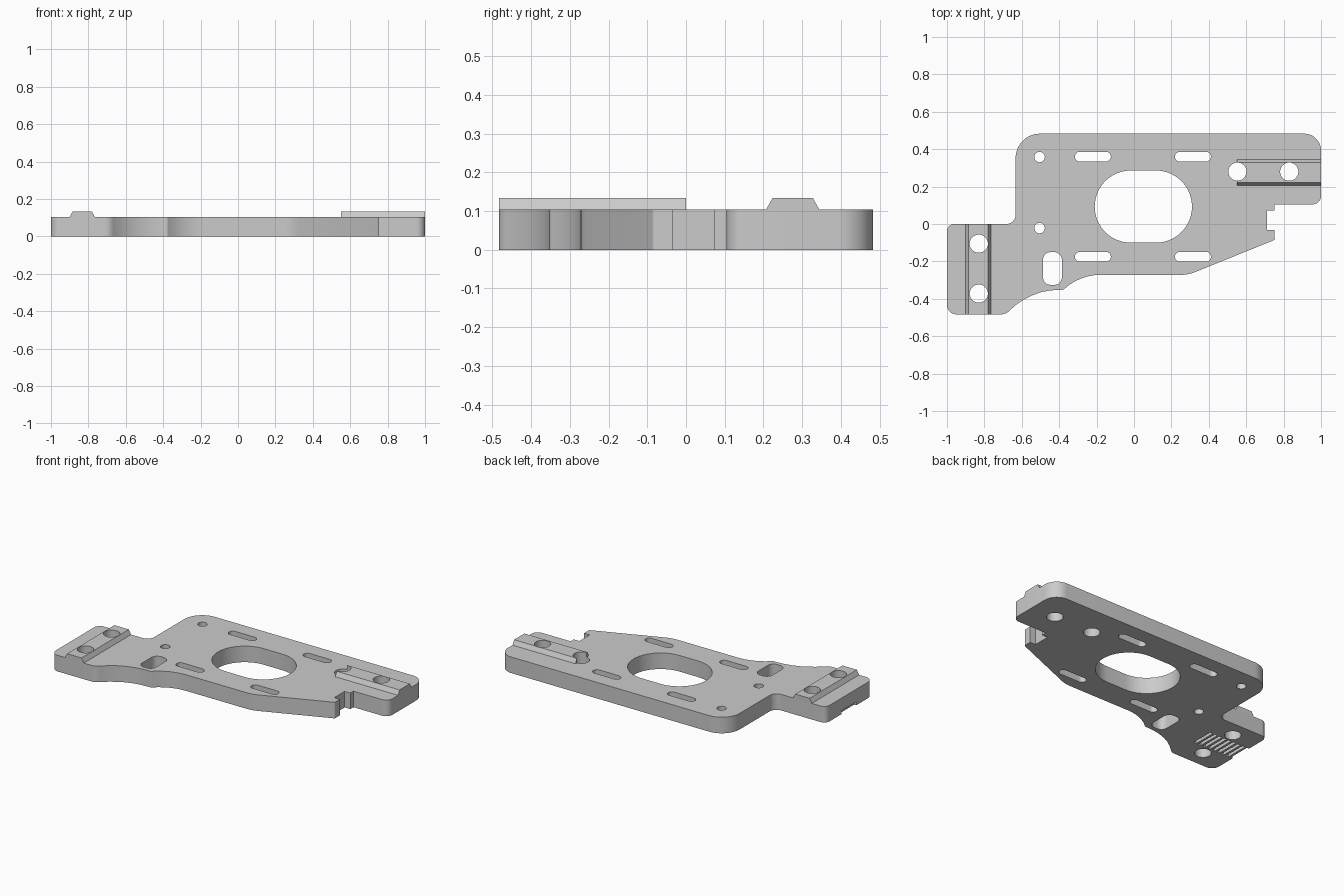
import bpy, bmesh, math
from mathutils import Vector

if "Cube" in bpy.data.objects:
    bpy.data.objects.remove(bpy.data.objects["Cube"], do_unlink=True)

THICK = 0.104   # plate thickness
RAIL_TOP = 0.133

grey = bpy.data.materials.new("light grey")
grey.use_nodes = True
grey.diffuse_color = (0.6, 0.6, 0.6, 1)
grey.node_tree.nodes["Principled BSDF"].inputs["Base Color"].default_value = (0.6, 0.6, 0.6, 1)


def fillet(corners):
    """Round each (x, y, radius) corner of a polygon."""
    pts = []
    for i, (x, y, r) in enumerate(corners):
        p = Vector((x, y))
        if r == 0:
            pts.append(p)
            continue
        a = (Vector(corners[i - 1][:2]) - p).normalized()
        b = (Vector(corners[(i + 1) % len(corners)][:2]) - p).normalized()
        half = a.angle(b) / 2
        start = p + a * (r / math.tan(half))
        centre = p + (a + b).normalized() * (r / math.sin(half))
        sweep = math.pi - 2 * half
        turn = -1 if a.cross(b) > 0 else 1
        n = max(4, round(sweep / math.radians(7)))
        for k in range(n + 1):
            ang = turn * sweep * k / n
            v = start - centre
            c, s = math.cos(ang), math.sin(ang)
            pts.append(centre + Vector((v.x * c - v.y * s, v.x * s + v.y * c)))
    return pts


def prism(bm, pts, z0, z1):
    """Extrude a flat outline between two heights."""
    face = bm.faces.new([bm.verts.new((p[0], p[1], z0)) for p in pts])
    top = bmesh.ops.extrude_face_region(bm, geom=[face])["geom"]
    bmesh.ops.translate(bm, vec=(0, 0, z1 - z0),
                        verts=[v for v in top if isinstance(v, bmesh.types.BMVert)])


def slot(bm, x, y, w, h, r):
    """Through hole: a rectangle with rounded corners."""
    r = min(r, w / 2 - 1e-4, h / 2 - 1e-4)
    box = [(x - w / 2, y - h / 2, r), (x + w / 2, y - h / 2, r),
           (x + w / 2, y + h / 2, r), (x - w / 2, y + h / 2, r)]
    prism(bm, fillet(box), -0.1, 0.3)


def make(name, bm):
    bmesh.ops.recalc_face_normals(bm, faces=bm.faces)
    mesh = bpy.data.meshes.new(name)
    bm.to_mesh(mesh)
    bm.free()
    mesh.materials.append(grey)
    obj = bpy.data.objects.new(name, mesh)
    bpy.context.collection.objects.link(obj)
    return obj


# Motor plate outline, with two offset mounting tabs and a side notch
bm = bmesh.new()
prism(bm, fillet([
    (-1, -0.483, 0.05), (-0.685, -0.483, 0.06), (-0.555, -0.352, 0.374),
    (-0.378, -0.352, 0.02), (-0.289, -0.272, 0.284), (0.29, -0.272, 0.2),
    (0.752, -0.085, 0.01), (0.752, -0.033, 0), (0.712, -0.033, 0),
    (0.712, 0.073, 0), (0.752, 0.073, 0), (0.752, 0.105, 0),
    (1, 0.105, 0.045), (1, 0.483, 0.09), (-0.633, 0.483, 0.13),
    (-0.633, 0, 0.05), (-1, 0, 0.04)]), 0, THICK)
plate = make("motor_plate", bm)


def rail(name, length, lo, hi, place):
    """Trapezoid guide rail along one axis."""
    bm = bmesh.new()
    profile = [(lo, THICK), (hi, THICK), (hi - 0.016, RAIL_TOP), (lo + 0.016, RAIL_TOP)]
    ends = [[bm.verts.new(place(s, w, z)) for w, z in profile] for s in length]
    for end in ends:
        bm.faces.new(end)
    for i in range(4):
        j = (i + 1) % 4
        bm.faces.new([ends[0][i], ends[0][j], ends[1][j], ends[1][i]])
    return make(name, bm)


# Guide rails on the two tabs
rails = [rail("left_guide_rail", (0.55, 1), 0.207, 0.344, lambda s, w, z: (s, w, z)),
         rail("right_guide_rail", (-0.483, 0), -0.9, -0.765, lambda s, w, z: (w, s, z))]

# All through holes
bm = bmesh.new()
slot(bm, 0.05, 0.093, 0.52, 0.386, 1)
for x in (-0.22, 0.315):
    for y in (0.36, -0.175):
        slot(bm, x, y, 0.192, 0.052, 1)
for y in (0.358, -0.022):
    slot(bm, -0.505, y, 0.056, 0.056, 1)
slot(bm, -0.436, -0.238, 0.1, 0.175, 0.04)
for x, y in ((-0.83, -0.105), (-0.83, -0.372), (0.553, 0.28), (0.83, 0.28)):
    slot(bm, x, y, 0.097, 0.097, 1)
holes = make("hole_cutter", bm)

# Belt tooth grooves under the right tab, the first open at the edge
bm = bmesh.new()
for i in range(9):
    x = -0.995 + i * 0.0345
    prism(bm, [(x - 0.01, -0.312), (x + 0.01, -0.312), (x + 0.01, -0.162), (x - 0.01, -0.162)],
          -0.05, 0.022)
grooves = make("groove_cutter", bm)

# Cut and apply
for obj, cutters in ((plate, (holes, grooves)), (rails[0], (holes,)), (rails[1], (holes,))):
    for cutter in cutters:
        mod = obj.modifiers.new("cut", "BOOLEAN")
        mod.operation = "DIFFERENCE"
        mod.solver = "EXACT"
        mod.object = cutter
    bpy.context.view_layer.update()
    graph = bpy.context.evaluated_depsgraph_get()
    mesh = bpy.data.meshes.new_from_object(obj.evaluated_get(graph))
    obj.modifiers.clear()
    obj.data = mesh
for cutter in (holes, grooves):
    bpy.data.objects.remove(cutter, do_unlink=True)

# Smooth the rounded walls and keep the edges crisp
bpy.ops.object.select_all(action="DESELECT")
for obj in [plate] + rails:
    obj.select_set(True)
bpy.context.view_layer.objects.active = plate
bpy.ops.object.shade_smooth_by_angle(angle=math.radians(30))
